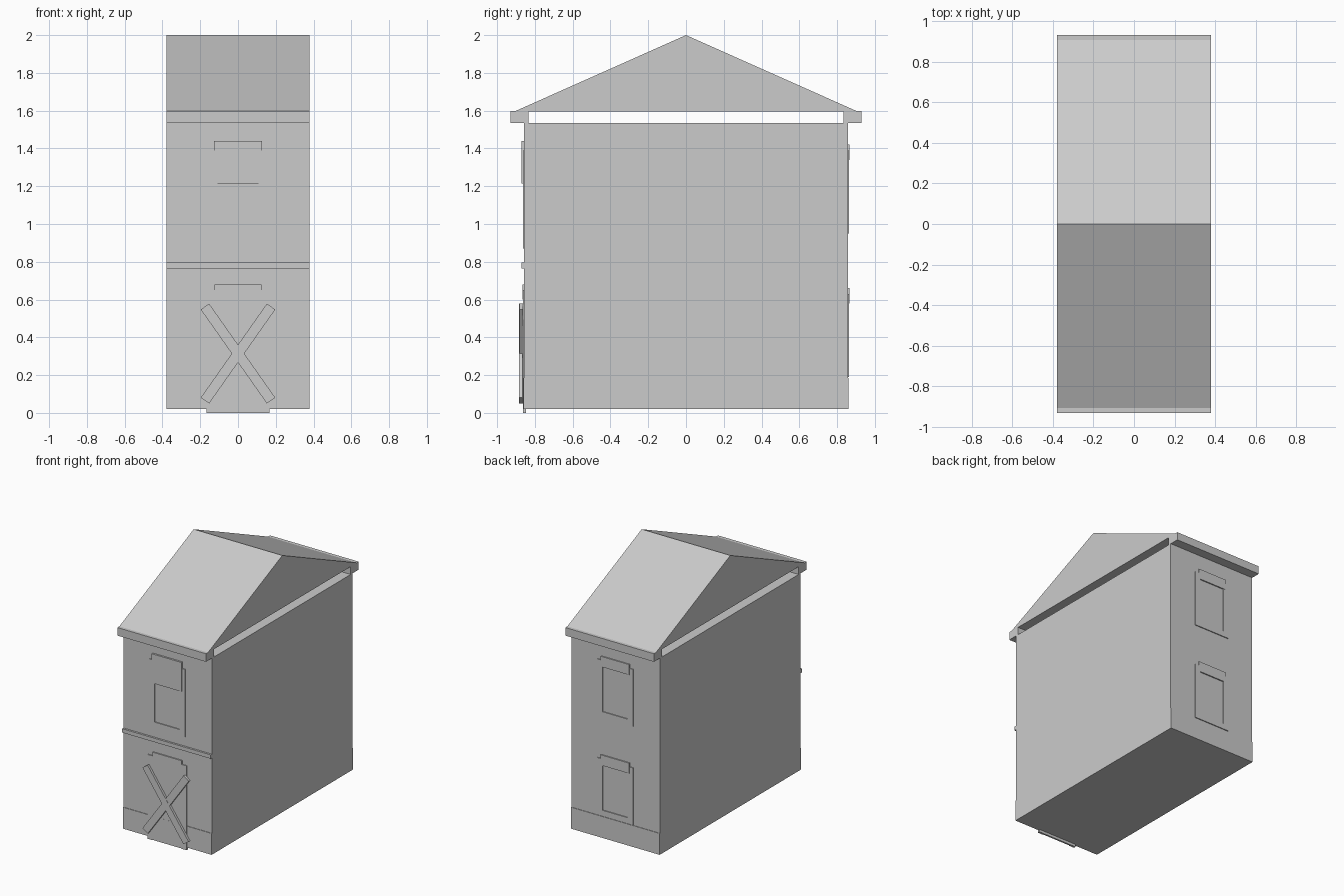
import bpy
import bmesh
from math import atan2, hypot

if "Cube" in bpy.data.objects:
    bpy.data.objects.remove(bpy.data.objects["Cube"], do_unlink=True)

grey = bpy.data.materials.new("plain grey")
grey.use_nodes = True
tone = (0.6, 0.6, 0.6, 1)
grey.diffuse_color = tone
grey.node_tree.nodes["Principled BSDF"].inputs["Base Color"].default_value = tone

HALF_W = 0.378   # half width of the house
WALL = 0.857     # distance of the front and back walls from the centre


def add_object(name, bm):
    bmesh.ops.recalc_face_normals(bm, faces=bm.faces)
    mesh = bpy.data.meshes.new(name)
    bm.to_mesh(mesh)
    bm.free()
    mesh.materials.append(grey)
    obj = bpy.data.objects.new(name, mesh)
    bpy.context.collection.objects.link(obj)
    return obj


def box(name, x0, x1, y0, y1, z0, z1):
    bm = bmesh.new()
    bmesh.ops.create_cube(bm, size=1)
    for v in bm.verts:
        v.co.x = x1 if v.co.x > 0 else x0
        v.co.y = y1 if v.co.y > 0 else y0
        v.co.z = z1 if v.co.z > 0 else z0
    return add_object(name, bm)


def plate(name, side, half, z0, z1, depth):
    """Thin centred plate on the front (side -1) or back (side 1) wall."""
    y0, y1 = sorted((side * (WALL - 0.01), side * (WALL + depth)))
    return box(name, -half, half, y0, y1, z0, z1)


def frame(name, side, half, z0, z1, bar, depth, sill=True):
    """Raised surround: two jambs, a head and an optional sill, as one outline."""
    inner, low = half - bar, (z0 + bar if sill else z0)
    y0, y1 = sorted((side * (WALL - 0.005), side * (WALL + depth)))
    bm = bmesh.new()
    outer_pts = [(-half, z0), (-half, z1), (half, z1), (half, z0)]
    inner_pts = [(-inner, low), (-inner, z1 - bar), (inner, z1 - bar), (inner, low)]
    a = [bm.verts.new((x, y0, z)) for x, z in outer_pts]
    b = [bm.verts.new((x, y0, z)) for x, z in inner_pts]
    faces = []
    for i in range(4 if sill else 3):
        j = (i + 1) % 4
        faces.append(bm.faces.new((a[i], a[j], b[j], b[i])))
    grown = bmesh.ops.extrude_face_region(bm, geom=faces, use_keep_orig=True)["geom"]
    for v in grown:
        if isinstance(v, bmesh.types.BMVert):
            v.co.y = y1
    return add_object(name, bm)


# Main block and plinth bands
box("house_body", -HALF_W, HALF_W, -WALL, WALL, 0.02, 1.535)
for side, label in ((-1, "front"), (1, "back")):
    plate(label + "_plinth", side, HALF_W, 0.02, 0.185, 0.004)

# Gabled roof, open to the sides above the wall top
bm = bmesh.new()
gable = [bm.verts.new((-HALF_W, y, z))
         for y, z in ((-0.91, 1.595), (0, 2), (0.91, 1.595))]
face = bm.faces.new(gable)
grown = bmesh.ops.extrude_face_region(bm, geom=[face], use_keep_orig=True)["geom"]
bmesh.ops.translate(bm, vec=(2 * HALF_W, 0, 0),
                    verts=[g for g in grown if isinstance(g, bmesh.types.BMVert)])
add_object("gabled_roof", bm)

# Eaves along the front and back
box("front_eave", -HALF_W, HALF_W, -0.93, -0.833, 1.535, 1.597)
box("back_eave", -HALF_W, HALF_W, 0.833, 0.93, 1.535, 1.597)

# Belt course between the front storeys
plate("front_belt", -1, HALF_W, 0.765, 0.795, 0.015)

# Back windows with lintels
for label, z in (("lower", 0.19), ("upper", 0.95)):
    frame(f"back_{label}_window_frame", 1, 0.153, z, z + 0.44, 0.045, 0.007)
    plate(f"back_{label}_window_lintel", 1, 0.122, z + 0.39, z + 0.47, 0.009)

# Front upper window, half covered by a board
frame("front_upper_window_frame", -1, 0.153, 0.87, 1.39, 0.045, 0.007)
plate("front_upper_window_lintel", -1, 0.122, 1.34, 1.42, 0.009)
plate("front_window_board", -1, 0.127, 1.215, 1.44, 0.014)

# Front door reaching the ground
plate("front_door_panel", -1, 0.167, 0, 0.6, 0.003)
frame("front_door_frame", -1, 0.167, 0, 0.65, 0.045, 0.007, sill=False)
plate("front_door_lintel", -1, 0.125, 0.6, 0.68, 0.009)

# Crossed boards nailed over the door
rise, run = 0.4975, 0.35
for sign, label, y in ((1, "rising", -0.873), (-1, "falling", -0.874)):
    length = hypot(rise, run) / 2
    board = box(label + "_door_board", -length, length, -0.009, 0.009, -0.027, 0.027)
    board.location = (0, y, 0.314)
    board.rotation_euler.y = -sign * atan2(rise, run)
